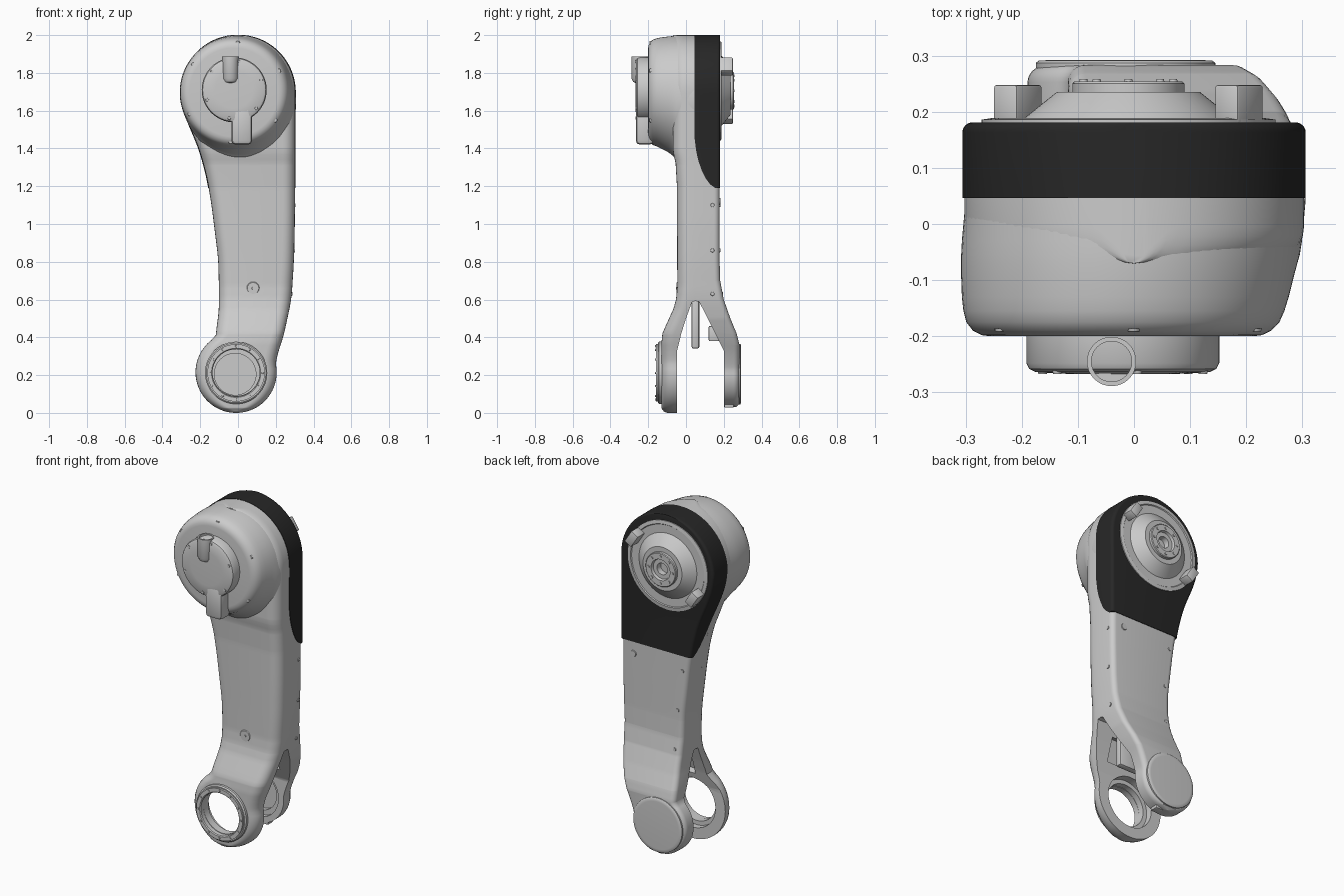
import bpy, bmesh, math
from mathutils import Vector, Matrix

if "Cube" in bpy.data.objects:
    bpy.data.objects.remove(bpy.data.objects["Cube"])


def finish(bm, name, mat=None, angle=35):
    bmesh.ops.remove_doubles(bm, verts=bm.verts, dist=1e-5)
    bmesh.ops.recalc_face_normals(bm, faces=bm.faces)
    me = bpy.data.meshes.new(name)
    bm.to_mesh(me)
    bm.free()
    ob = bpy.data.objects.new(name, me)
    bpy.context.collection.objects.link(ob)
    if mat:
        me.materials.append(mat)
    smooth(ob, angle)
    return ob


def smooth(ob, angle=35):
    bpy.ops.object.select_all(action='DESELECT')
    ob.select_set(True)
    bpy.context.view_layer.objects.active = ob
    bpy.ops.object.shade_smooth_by_angle(angle=math.radians(angle))


def bridge(bm, rings):
    rings = [[bm.verts.new(p) for p in r] for r in rings]
    n = len(rings[0])
    for a, b in zip(rings, rings[1:]):
        for i in range(n):
            j = (i + 1) % n
            bm.faces.new((a[i], a[j], b[j], b[i]))
    bm.faces.new(rings[0])
    bm.faces.new(rings[-1])


def lerp(pts, z):
    if z <= pts[0][0]:
        return pts[0][1]
    for (a, u), (b, v) in zip(pts, pts[1:]):
        if z <= b:
            return u + (v - u) * (z - a) / (b - a)
    return pts[-1][1]


def smooth_lerp(pts, z, w=0.05):
    return sum(lerp(pts, z + w * k / 3) for k in range(-3, 4)) / 7


# Front silhouette of the arm: round top, bowed sides, round lower end
RIGHT = [(.2, .19), (.3, .205), (.4, .24), (.6, .283), (.8, .296), (1, .301), (1.7, .303)]
LEFT = [(.44, -.118), (.5, -.104), (.6, -.1), (.81, -.104), (1.1, -.14), (1.25, -.165),
        (1.39, -.203), (1.48, -.24), (1.56, -.275), (1.64, -.297), (1.7, -.303)]
TOP = (0, 1.697, .303)
LOW_FRONT = (-.01, .215, .215)
LOW_REAR = (-.015, .205, .175)


def sides(z, low):
    def circ(c):
        return math.sqrt(max(c[2] ** 2 - (z - c[1]) ** 2, 0))
    if z > TOP[1]:
        return TOP[0] - circ(TOP), TOP[0] + circ(TOP)
    l, r = low[0] - circ(low), low[0] + circ(low)
    if z > low[1]:
        l = min(l, smooth_lerp(LEFT, z))
        r = max(r, smooth_lerp(RIGHT, z) - (.215 - low[2]) * max(0, (.5 - z) / .3))
    return l, r


def half_arm(name, z0, z1, low, y_out, y_in, rad, grow=0, mat=None):
    """Loft D-shaped sections up the arm; outer corners are rounded."""
    n = 90
    zs = {z0 + (z1 - z0) * (1 - math.cos(math.pi * i / n)) / 2 for i in range(n + 1)}
    zs |= {p[0] for p in y_out + y_in if z0 < p[0] < z1}
    rings = []
    for z in sorted(zs):
        l, r = sides(z, low)
        l, r = l - grow, r + grow
        yo, yi = lerp(y_out, z), lerp(y_in, z)
        s = 1 if yo > yi else -1
        c = min(rad, abs(yo - yi) * .95, (r - l) * .47)
        ring = [(l, yi, z)]
        for k in range(7):
            a = k / 6 * math.pi / 2
            ring.append((l + c - c * math.cos(a), yo - s * (c - c * math.sin(a)), z))
        for k in range(7):
            a = k / 6 * math.pi / 2
            ring.append((r - c + c * math.sin(a), yo - s * (c - c * math.cos(a)), z))
        ring.append((r, yi, z))
        if grow and z > TOP[1]:
            ring = [(x, y, z + grow * .5 * (z - TOP[1]) / .3) for x, y, z in ring]
        rings.append(ring)
    bm = bmesh.new()
    bridge(bm, rings)
    return finish(bm, name, mat)


def lathe(name, cx, cz, prof, segs=64, shear=0, flare=None, mat=None):
    """Revolve (radius, y) points about an axis along y."""
    rings = []
    for i, (r, y) in enumerate(prof):
        ring = []
        for k in range(segs):
            a = 2 * math.pi * k / segs
            f = flare[i] * max(0, math.cos(a + math.radians(75))) ** 2 if flare else 0
            ring.append((cx + shear * (y - .045) + (r + f) * math.cos(a), y,
                         cz + (r + f) * math.sin(a)))
        rings.append(ring)
    bm = bmesh.new()
    bridge(bm, rings)
    return finish(bm, name, mat)


def box(name, loc, size, rot=(0, 0, 0), bevel=.006):
    bm = bmesh.new()
    bmesh.ops.create_cube(bm, size=1)
    bmesh.ops.scale(bm, vec=size, verts=bm.verts)
    if bevel:
        bmesh.ops.bevel(bm, geom=bm.edges[:], offset=bevel, segments=2, affect='EDGES', profile=.5)
    m = Matrix.Translation(loc)
    for ang, ax in zip(rot, 'XYZ'):
        m = m @ Matrix.Rotation(ang, 4, ax)
    bm.transform(m)
    return finish(bm, name)


def cut(ob, *cutters):
    for c in cutters:
        c.hide_render = True
        bpy.context.view_layer.objects.active = ob
        mod = ob.modifiers.new('cut', 'BOOLEAN')
        mod.operation, mod.object, mod.solver = 'DIFFERENCE', c, 'EXACT'
        bpy.ops.object.modifier_apply(modifier=mod.name)
        bpy.data.objects.remove(c)
    smooth(ob)


def screw(name, loc, axis, r=.011, h=.008):
    bm = bmesh.new()
    bmesh.ops.create_cone(bm, cap_ends=True, segments=16, radius1=r, radius2=r * .85, depth=h)
    bm.transform(Matrix.Translation(loc) @ Vector(axis).to_track_quat('Z', 'Y').to_matrix().to_4x4())
    return finish(bm, name)


def bolt_circle(name, cx, cz, y, rad, n, axis, r, start=0):
    for k in range(n):
        a = start + 2 * math.pi * k / n
        screw(name, (cx + rad * math.cos(a), y, cz + rad * math.sin(a)), axis, r, .006)


dark = bpy.data.materials.new('dark_cover')
dark.diffuse_color = (.02, .02, .02, 1)
dark.use_nodes = True
dark.node_tree.nodes["Principled BSDF"].inputs["Base Color"].default_value = dark.diffuse_color

# Front and rear halves of the arm, splitting into a fork at the bottom
front = half_arm('arm_front_shell', .0004, 1.9995, LOW_FRONT,
    [(0, -.1), (.008, -.118), (.025, -.13), (.37, -.13), (.42, -.125), (.46, -.108), (.55, -.067),
     (.6, -.053), (.67, -.046), (1.2, -.048), (1.32, -.055), (1.37, -.066), (1.4, -.07)],
    [(.33, -.047), (.42, -.025), (.5, 0), (.588, .032), (.592, .05)], .065)
rear = half_arm('arm_rear_shell', .0304, 1.42, LOW_REAR,
    [(.03, .265), (.045, .28), (.36, .283), (.42, .268), (.5, .235), (.6, .2), (.7, .181), (.8, .178)],
    [(.33, .2), (.42, .155), (.5, .115), (.588, .07), (.592, .05)], .03)
half_arm('dark_cover', 1.19, 1.9995, LOW_REAR, [(1, .181)],
    [(1.19, .155), (1.21, .128), (1.24, .105), (1.28, .085), (1.33, .067), (1.38, .055), (1.45, .046)],
    .018, .003, dark)

# Bearing openings and inner pockets in the fork
cut(front,
    lathe('front_hole_cutter', -.01, .215, [(.125, -.3), (.125, -.085), (.15, -.085), (.15, .0)]),
    box('front_pocket_cutter', (.06, -.012, .465), (.2, .07, .14), (-.29, 0, 0), 0))
cut(rear,
    lathe('rear_hole_cutter', -.015, .205, [(.14, .1), (.14, .225), (.11, .225), (.11, .255)]),
    box('rear_pocket_cutter', (.06, .135, .465), (.2, .07, .14), (.46, 0, 0), 0))

# Front bearing ring (hollow) with bolts
ring = lathe('front_bearing_ring', -.01, .212,
    [(.165, -.12), (.165, -.143), (.158, -.149), (.152, -.149), (.152, -.16), (.13, -.16),
     (.125, -.155), (.125, -.12)])
bm = bmesh.new()
bm.from_mesh(ring.data)
ends = [f for f in bm.faces if len(f.verts) > 8]
bmesh.ops.bridge_loops(bm, edges=[e for f in ends for e in f.edges])
bmesh.ops.delete(bm, geom=ends, context='FACES_ONLY')
bm.to_mesh(ring.data)
bm.free()
smooth(ring)
bolt_circle('ring_bolt', -.01, .212, -.161, .141, 12, (0, -1, 0), .006)

# Rear end cap, lug and parts hanging in the fork
lathe('rear_end_cap', -.015, .205, [(.16, .275), (.16, .287), (.155, .291), (.14, .292)])
box('lower_lug', (.03, .228, .05), (.05, .05, .045))
box('fork_guard_plate', (.08, .05, .48), (.15, .042, .28), bevel=.012)
box('fork_stop', (.06, .155, .42), (.05, .07, .08))

# Motor drum at the top, blending down into the arm
lathe('motor_drum', 0, 1.697,
    [(.3, .045), (.3, -.03), (.299, -.055), (.298, -.07), (.296, -.09), (.291, -.13),
     (.286, -.155), (.279, -.175), (.266, -.19), (.25, -.198), (.235, -.2)], 96, .09,
    [.06, .06, .055, .04, .025, .008, 0, 0, 0, 0, 0])
bolt_circle('drum_screw', -.02, 1.697, -.189, .262, 6, (0, -1, 0), .012, .45)

# Front cover with a tail and an open cable spout
lathe('front_cover', -.02, 1.71, [(.172, -.19), (.172, -.248), (.167, -.258), (.155, -.264), (.1, -.267)])
box('cover_tail', (.02, -.218, 1.52), (.11, .096, .2), bevel=.022)
bolt_circle('cover_bolt', -.02, 1.71, -.264, .152, 6, (0, -1, 0), .009, .35)
bm = bmesh.new()
tube = [(.012, 1.742), (.034, 1.752), (.044, 1.772), (.044, 1.886), (.036, 1.886), (.036, 1.81)]
bridge(bm, [[(-.04 + r * math.cos(k * math.pi / 16), -.245 + r * math.sin(k * math.pi / 16), z)
             for k in range(32)] for r, z in tube])
finish(bm, 'cable_spout')

# Rear hub: flange, cone, raised collar and sunk centre
lathe('rear_hub', -.01, 1.705,
    [(.262, .17), (.262, .186), (.242, .189), (.238, .184), (.19, .184), (.184, .19), (.128, .235),
     (.1, .235), (.1, .25), (.096, .254), (.062, .254), (.058, .238), (.034, .238), (.032, .205)])
bolt_circle('hub_bolt', -.01, 1.705, .255, .08, 8, (0, 1, 0), .008)
for side in (1, -1):
    a = math.radians(33)
    box('hub_tab', (-.01 + side * .235 * math.cos(a), .213, 1.705 + side * .235 * math.sin(a)),
        (.05, .07, .085), (0, -a, 0), .005)

# Assembly screws on the arm
screw('front_screw', (.08, -.047, .66), (0, -1, 0), .036, .006)
screw('front_screw_core', (.08, -.05, .66), (0, -1, 0), .008, .008)
for z in (1.1, .86, .63):
    y = .178 if z > .7 else .193
    screw('rear_screw', (sides(z, LOW_REAR)[0] + .04, y, z), (0, 1, 0))
    screw('side_screw', (sides(z, LOW_REAR)[1], .14, z), (1, 0, 0))
screw('rear_port', (.22, .179, 1.12), (0, 1, 0), .02)
